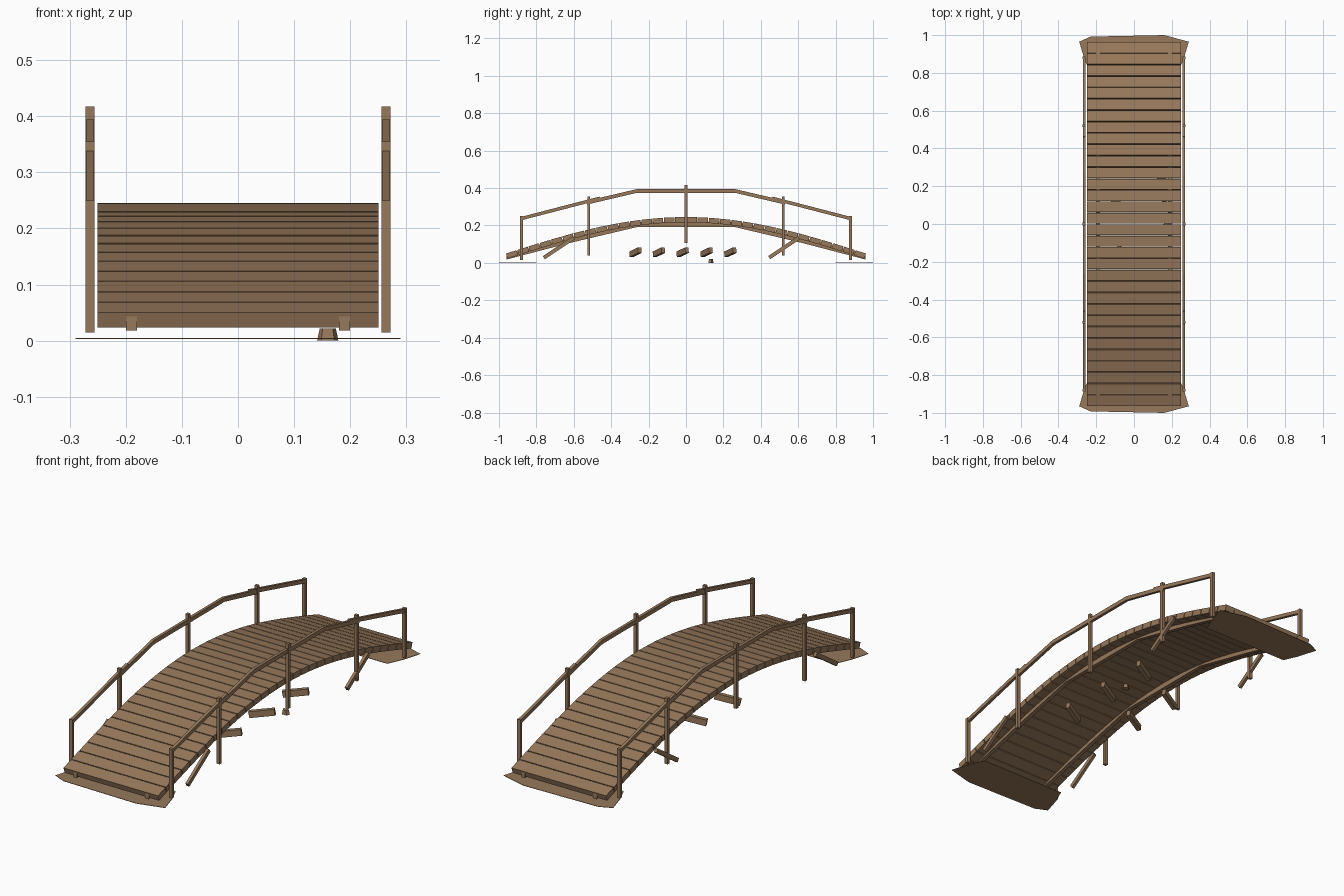
import bpy, bmesh, math
from mathutils import Vector, Matrix

if "Cube" in bpy.data.objects:
    bpy.data.objects.remove(bpy.data.objects["Cube"])

wood = bpy.data.materials.new("brown_wood")
wood.diffuse_color = (0.31, 0.19, 0.105, 1)
wood.use_nodes = True
wood.node_tree.nodes["Principled BSDF"].inputs["Base Color"].default_value = wood.diffuse_color


def finish(name, bm):
    bmesh.ops.recalc_face_normals(bm, faces=bm.faces)
    me = bpy.data.meshes.new(name)
    bm.to_mesh(me)
    bm.free()
    me.materials.append(wood)
    ob = bpy.data.objects.new(name, me)
    bpy.context.collection.objects.link(ob)
    return ob


def beam(bm, a, b, w, h):
    """Box from a to b, w wide sideways and h high."""
    a, b = Vector(a), Vector(b)
    d = (b - a).normalized()
    up = Vector((0, 0, 1)) if abs(d.z) < 0.99 else Vector((0, 1, 0))
    side = d.cross(up).normalized()
    rise = side.cross(d)
    rot = Matrix((side, d, rise)).transposed().to_4x4()
    size = Matrix.Diagonal((w, (b - a).length, h, 1))
    bmesh.ops.create_cube(bm, size=1, matrix=Matrix.Translation((a + b) / 2) @ rot @ size)


def prism(bm, pts, w, h, x):
    """Mitred strip following (y, z) points, h high and w wide."""
    rings = [[bm.verts.new((x + sx * w / 2, y, z + sz * h / 2))
              for sx, sz in ((-1, -1), (1, -1), (1, 1), (-1, 1))] for y, z in pts]
    for r, s in zip(rings, rings[1:]):
        for i in range(4):
            j = (i + 1) % 4
            bm.faces.new((r[i], r[j], s[j], s[i]))
    bm.faces.new(rings[0])
    bm.faces.new(rings[-1])


def deck_z(y):
    return 0.05 + 0.195 * math.cos(math.pi / 2 * y / 0.96)


# deck planks following the arch
bm = bmesh.new()
n, half, thick = 32, 0.96, 0.028
step = 2 * half / n
for i in range(n):
    y0 = -half + i * step + 0.002
    y1 = y0 + step - 0.004
    beam(bm, (0, y0, deck_z(y0) - thick / 2), (0, y1, deck_z(y1) - thick / 2), 0.5, thick)
finish("deck_planks", bm)

# stringers under the deck
bm = bmesh.new()
path = [(0.96, 0.032), (0.62, 0.121), (0.26, 0.206)]
path = [(-y, z) for y, z in path] + path[::-1]
for x in (-0.19, 0.19):
    prism(bm, path, 0.02, 0.028, x)
finish("stringers", bm)

# posts, handrails and leaning braces on both sides
posts, rails, braces = bmesh.new(), bmesh.new(), bmesh.new()
for x in (-0.264, 0.264):
    for y, z0, z1 in ((-0.88, 0.015, 0.25), (-0.52, 0.04, 0.355), (0, 0.107, 0.417),
                      (0.52, 0.04, 0.355), (0.88, 0.015, 0.25)):
        beam(posts, (x, y, z0), (x, y, z1), 0.016, 0.015)
    prism(rails, [(-0.53, 0.322), (-0.265, 0.384), (0.265, 0.384), (0.53, 0.322)],
          0.014, 0.02, x)
    for s in (-1, 1):
        beam(rails, (x, s * 0.885, 0.236), (x, s * 0.46, 0.346), 0.014, 0.018)
    for y in (-0.76, 0.445):
        beam(braces, (x, y, 0.028), (x, y + 0.16, 0.135), 0.014, 0.02)
finish("posts", posts)
finish("handrails", rails)
finish("side_braces", braces)

# loose slanted struts under the arch
bm = bmesh.new()
for i, y in enumerate((-0.27, -0.145, -0.018, 0.11, 0.237)):
    c = Vector((0.14 if i % 2 == 0 else -0.12, y, 0.057))
    d = Vector((0.052, 0.023, 0.011))
    beam(bm, c - d, c + d, 0.02, 0.03)
finish("under_struts", bm)

# flat ground pads at both ends
bm = bmesh.new()
for s in (-1, 1):
    pad = [(-0.29, 0.965), (-0.23, 0.992), (0.16, 1.0), (0.29, 0.965),
           (0.262, 0.87), (0.23, 0.80), (-0.23, 0.80), (-0.262, 0.87)]
    rings = [[bm.verts.new((x, s * y, z)) for x, y in pad] for z in (0.003, 0.005)]
    bm.faces.new(rings[0])
    bm.faces.new(rings[1])
    for i in range(len(pad)):
        j = (i + 1) % len(pad)
        bm.faces.new((rings[0][i], rings[0][j], rings[1][j], rings[1][i]))
finish("ground_pads", bm)

# small stone
bm = bmesh.new()
bmesh.ops.create_cone(bm, cap_ends=True, segments=5, radius1=0.02, radius2=0.015, depth=0.022,
                      matrix=Matrix.Translation((0.16, 0.132, 0.011)) @ Matrix.Diagonal((1, 0.75, 1, 1)))
finish("stone", bm)
